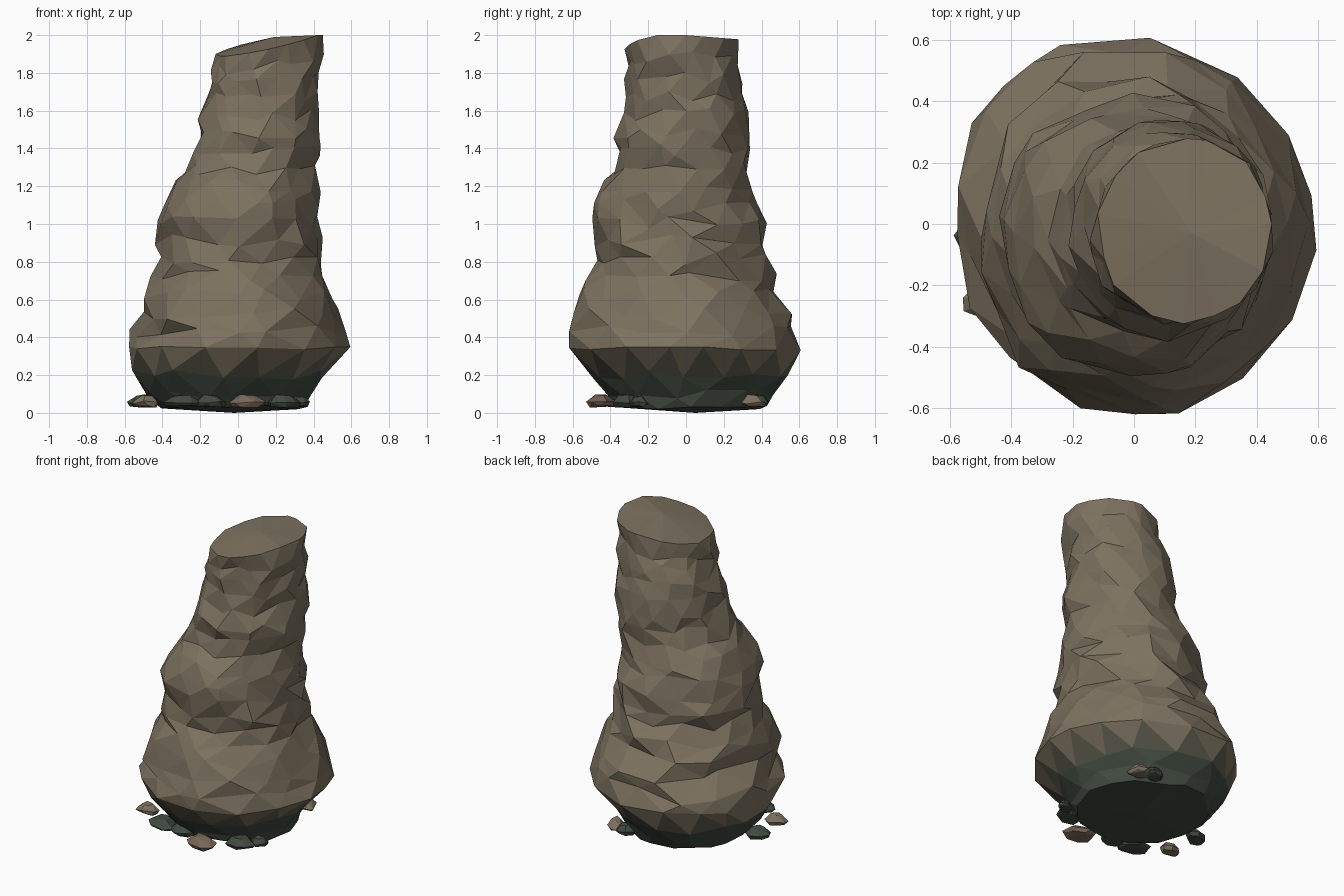
import bpy, bmesh, math, random

if "Cube" in bpy.data.objects:
    bpy.data.objects.remove(bpy.data.objects["Cube"])

random.seed(11)


def material(name, rgb):
    m = bpy.data.materials.new(name)
    m.diffuse_color = (*rgb, 1)
    m.use_nodes = True
    m.node_tree.nodes["Principled BSDF"].inputs["Base Color"].default_value = m.diffuse_color
    return m


STONE = material("brown stone", (0.205, 0.168, 0.116))
MOSSY = material("mossy stone", (0.115, 0.11, 0.08))
MOSS = material("dark green moss", (0.052, 0.068, 0.05))
CLAY = material("reddish stone", (0.19, 0.135, 0.10))

# Outline by height: z, x min, x max, y min, y max
PROFILE = [
    (0.03, -0.42, 0.36, -0.36, 0.42),
    (0.10, -0.49, 0.38, -0.41, 0.47),
    (0.20, -0.55, 0.45, -0.50, 0.54),
    (0.34, -0.59, 0.60, -0.62, 0.62),
    (0.50, -0.53, 0.55, -0.60, 0.57),
    (0.65, -0.48, 0.49, -0.55, 0.50),
    (0.80, -0.43, 0.43, -0.48, 0.43),
    (0.95, -0.43, 0.44, -0.49, 0.42),
    (1.10, -0.41, 0.43, -0.50, 0.39),
    (1.20, -0.36, 0.42, -0.44, 0.35),
    (1.32, -0.25, 0.41, -0.37, 0.33),
    (1.45, -0.22, 0.44, -0.37, 0.34),
    (1.60, -0.20, 0.43, -0.33, 0.33),
    (1.75, -0.15, 0.43, -0.32, 0.30),
    (1.90, -0.13, 0.46, -0.32, 0.28),
    (1.97, -0.11, 0.45, -0.32, 0.28),
]
SIDES = 15


def outline(z):
    """Interpolated extents at a height."""
    for a, b in zip(PROFILE, PROFILE[1:]):
        if z <= b[0]:
            t = (z - a[0]) / (b[0] - a[0])
            return [p + (q - p) * t for p, q in zip(a[1:], b[1:])]
    return PROFILE[-1][1:]


def build_rock():
    bm = bmesh.new()
    heights = [0.03, 0.10, 0.20, 0.34] + [0.34 + 0.0953 * i for i in range(1, 17)] + [1.96]
    rings = []
    for k, z in enumerate(heights):
        top, low = k == len(heights) - 1, k < 4
        ring = []
        for i in range(SIDES):
            a = 2 * math.pi * (i + 0.5 * (k % 2) + random.uniform(-0.3, 0.3)) / SIDES
            zz = z + random.uniform(-1, 1) * (0.03 if k in (1, 2) else 0.012 if low else 0.035)
            x0, x1, y0, y1 = outline(zz)
            # weathered ledges: each corner is pushed in or out
            r = 1 + (random.uniform(-0.015, 0.02) if low or top else random.uniform(-0.065, 0.055))
            if not (low or top):
                r += 0.02 * math.sin(2 * a + 2.4 * k)
            # the base bulges at the back left and is cut at the back right
            r -= 0.055 * math.sin(2 * a) * (math.sin(a) > 0) * max(0, 1 - zz)
            x = (x0 + x1) / 2 + (x1 - x0) / 2 * r * math.cos(a)
            y = (y0 + y1) / 2 + (y1 - y0) / 2 * r * math.sin(a)
            if top:                        # lean of the cut top
                zz = min(1.96 + 0.22 * (x - 0.17) + 0.1 * y, 2.0 - 0.08 * max(0, y))
            elif k == len(heights) - 2:
                zz += 0.15 * (x - 0.17) - 0.01
            ring.append(bm.verts.new((x, y, min(zz, 2.0))))
        rings.append(ring)
    # wall triangles between staggered rings
    for k, (lo, hi) in enumerate(zip(rings, rings[1:])):
        for i in range(SIDES):
            j = (i + 1) % SIDES
            if k % 2 == 0:
                bm.faces.new((lo[i], lo[j], hi[i]))
                bm.faces.new((lo[j], hi[j], hi[i]))
            else:
                bm.faces.new((lo[i], hi[j], hi[i]))
                bm.faces.new((lo[i], lo[j], hi[j]))
    # merge nearly flat neighbours into broad facets
    bmesh.ops.dissolve_limit(bm, angle_limit=math.radians(10), verts=[],
                             edges=[e for e in bm.edges if not e.is_boundary])
    bmesh.ops.triangulate(bm, faces=[f for f in bm.faces if len(f.verts) > 4])
    # fanned top and bottom
    for ring, centre in ((rings[0], (-0.02, 0.05, 0.0)), (rings[-1], (0.19, -0.03, 1.99))):
        c = bm.verts.new(centre)
        for i in range(SIDES):
            bm.faces.new((ring[i], ring[(i + 1) % SIDES], c))
    bmesh.ops.recalc_face_normals(bm, faces=bm.faces)
    # moss creeps up from the ground
    for f in bm.faces:
        z = f.calc_center_median().z
        f.material_index = 2 if z < 0.2 else 1 if z < 0.26 else 0
    finish(bm, "rock_pillar", (STONE, MOSSY, MOSS))


def finish(bm, name, mats):
    me = bpy.data.meshes.new(name)
    bm.to_mesh(me)
    bm.free()
    for m in mats:
        me.materials.append(m)
    bpy.context.collection.objects.link(bpy.data.objects.new(name, me))


def build_pebble(name, x, y, size, turn, mat):
    """Flattened chipped stone with a faceted rim."""
    bm = bmesh.new()
    for z, s in ((0.035, 0.8), (0.055, 1.0), (0.09, 0.5)):
        for i in range(7):
            a = 2 * math.pi * (i + random.uniform(-0.25, 0.25)) / 7
            px, py = size * s * math.cos(a), size * 0.7 * s * math.sin(a)
            bm.verts.new((x + px * math.cos(turn) - py * math.sin(turn),
                          y + px * math.sin(turn) + py * math.cos(turn),
                          z + random.uniform(-0.008, 0.008)))
    bmesh.ops.convex_hull(bm, input=bm.verts)
    bmesh.ops.recalc_face_normals(bm, faces=bm.faces)
    finish(bm, name, (mat,))


build_rock()
PEBBLES = [
    (-0.49, -0.25, 0.075, 0.3, STONE),
    (-0.30, -0.36, 0.11, -0.4, MOSS),
    (-0.14, -0.37, 0.09, 0.1, MOSS),
    (0.05, -0.45, 0.11, -0.3, CLAY),
    (0.24, -0.32, 0.10, 0.3, MOSS),
    (0.33, -0.25, 0.06, 0.7, MOSS),
    (0.26, 0.36, 0.08, 2.4, STONE),
    (0.17, 0.39, 0.07, 0.2, MOSS),
    (-0.51, -0.03, 0.085, 0.5, MOSS),
]
for n, p in enumerate(PEBBLES, 1):
    build_pebble(f"pebble_{n}", *p)
